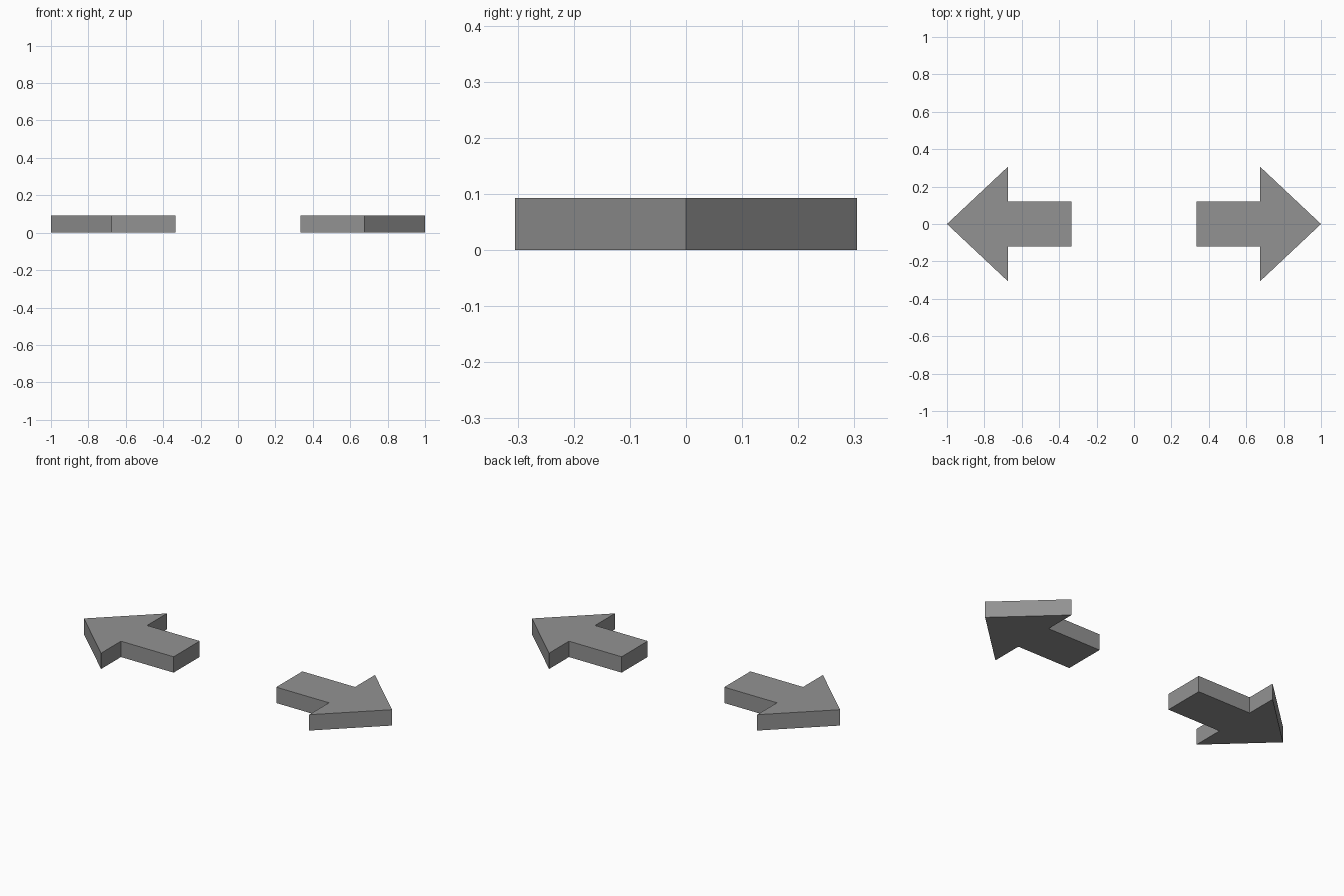
import bpy, bmesh
from mathutils import Vector

if "Cube" in bpy.data.objects:
    bpy.data.objects.remove(bpy.data.objects["Cube"])

HEIGHT = 0.093
# Upper half outline of the right-pointing arrow, from shaft end to tip
HALF = [(0.333, 0.121), (0.675, 0.121), (0.675, 0.305)]
TIP = (1.0, 0.0)

# Darker grey shared by both arrows
grey = bpy.data.materials.new("dark_grey")
grey.diffuse_color = (0.29, 0.29, 0.29, 1)
grey.use_nodes = True
grey.node_tree.nodes["Principled BSDF"].inputs["Base Color"].default_value = grey.diffuse_color


def make_arrow(name, direction):
    outline = HALF + [TIP] + [(x, -y) for x, y in reversed(HALF)]
    bm = bmesh.new()
    face = bm.faces.new([bm.verts.new((direction * x, y, 0)) for x, y in outline])
    # Extrude the flat outline into a solid slab
    result = bmesh.ops.extrude_face_region(bm, geom=[face], use_keep_orig=True)
    top = [g for g in result["geom"] if isinstance(g, bmesh.types.BMVert)]
    bmesh.ops.translate(bm, verts=top, vec=Vector((0, 0, HEIGHT)))
    bmesh.ops.recalc_face_normals(bm, faces=bm.faces[:])
    mesh = bpy.data.meshes.new(name)
    bm.to_mesh(mesh)
    bm.free()
    mesh.materials.append(grey)
    bpy.context.collection.objects.link(bpy.data.objects.new(name, mesh))


# Two mirrored arrows pointing outwards
make_arrow("right_arrow", 1)
make_arrow("left_arrow", -1)
